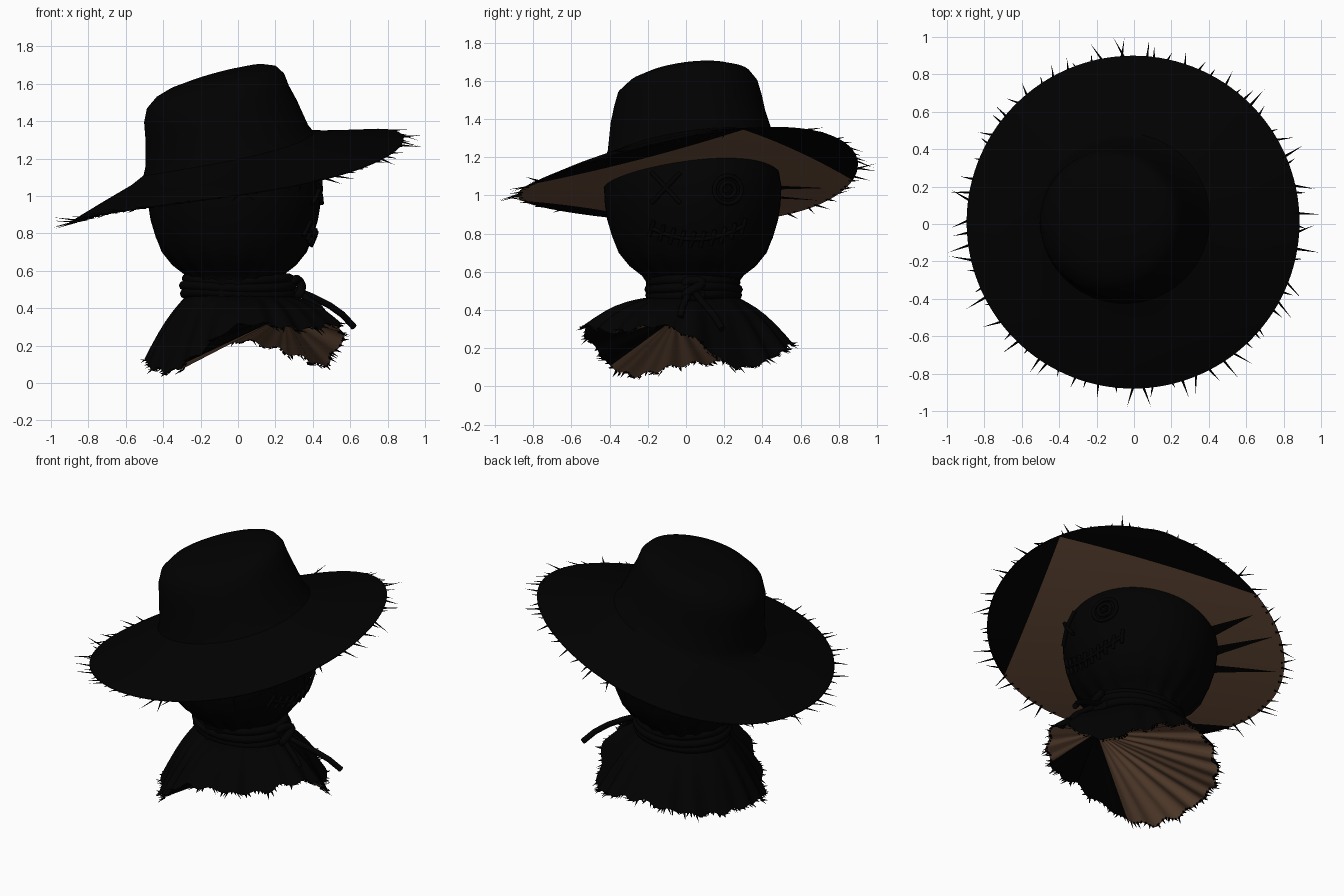
import bpy, bmesh, math, random
from mathutils import Vector

random.seed(4)
if bpy.data.objects.get("Cube"):
    bpy.data.objects.remove(bpy.data.objects["Cube"])
TAU = 2 * math.pi


def material(name, rgb):
    m = bpy.data.materials.new(name)
    m.use_nodes = True
    m.diffuse_color = (*rgb, 1)
    bsdf = next(n for n in m.node_tree.nodes if n.type == 'BSDF_PRINCIPLED')
    bsdf.inputs["Base Color"].default_value = (*rgb, 1)
    return m


BLACK = material("soot black", (0.0003, 0.0003, 0.0003))
BROWN = material("brown lining", (0.16, 0.084, 0.047))


def finish(name, bm, smooth=True):
    bmesh.ops.recalc_face_normals(bm, faces=bm.faces)
    mesh = bpy.data.meshes.new(name)
    bm.to_mesh(mesh)
    bm.free()
    ob = bpy.data.objects.new(name, mesh)
    bpy.context.collection.objects.link(ob)
    mesh.materials.append(BLACK)
    mesh.materials.append(BROWN)
    if smooth:
        bpy.ops.object.select_all(action='DESELECT')
        ob.select_set(True)
        bpy.context.view_layer.objects.active = ob
        bpy.ops.object.shade_smooth_by_angle(angle=math.radians(40))


def loft(name, rings, lining_from=999, patch=None, cuts=()):
    """Closed skin; rings after lining_from are brown, except where patch() holds."""
    bm = bmesh.new()
    rows = [[bm.verts.new(p) for p in ring] for ring in rings]
    n = len(rows[0])
    for i, (a, b) in enumerate(zip(rows, rows[1:])):
        for j in range(n):
            k = (j + 1) % n
            bm.faces.new((a[j], a[k], b[k], b[j])).material_index = int(i >= lining_from)
    bm.faces.new(rows[0])
    bm.faces.new(rows[-1]).material_index = int(len(rows) > lining_from)
    # clean straight borders between the patches
    for a, b in cuts:
        lining = [f for f in bm.faces if f.material_index]
        geom = lining + list({x for f in lining for x in (*f.edges, *f.verts)})
        bmesh.ops.bisect_plane(bm, geom=geom, plane_co=(*a, 0), plane_no=(a[1] - b[1], b[0] - a[0], 0))
    if patch:
        for f in bm.faces:
            if f.material_index and patch(f.calc_center_median()):
                f.material_index = 0
    finish(name, bm)


def tube(name, paths, radius, cyclic=False):
    cu = bpy.data.curves.new(name, 'CURVE')
    cu.dimensions = '3D'
    cu.bevel_depth = radius
    cu.bevel_resolution = 2
    cu.use_fill_caps = True
    for pts in paths:
        s = cu.splines.new('POLY')
        s.points.add(len(pts) - 1)
        s.use_cyclic_u = cyclic
        for sp, p in zip(s.points, pts):
            sp.co = (*p, 1)
    ob = bpy.data.objects.new(name, cu)
    bpy.context.collection.objects.link(ob)
    cu.materials.append(BLACK)


def interp(table, x):
    for (x0, *a), (x1, *b) in zip(table, table[1:]):
        if x <= x1:
            t = (x - x0) / (x1 - x0)
            return [p + (q - p) * t for p, q in zip(a, b)]
    return table[-1][1:]


def fringe(name, edge, count, length, width, drop):
    bm = bmesh.new()
    for i in range(count):
        a = TAU * (i + random.uniform(-0.4, 0.4)) / count
        root = Vector(edge(a))
        side = (Vector(edge(a + 0.01)) - root).normalized()
        out = side.cross(Vector((0, 0, 1)))
        d = (out + side * random.uniform(-0.6, 0.6)
             + Vector((0, 0, random.uniform(-drop, 0.2)))).normalized()
        tip = root + d * length * random.uniform(0.25, 1)
        root = root - out * 0.015
        up = Vector((0, 0, width * 0.6))
        v = [bm.verts.new(p) for p in (root - side * width - up, root + side * width - up, root + up, tip)]
        for q in ((0, 1, 2), (0, 1, 3), (1, 2, 3), (2, 0, 3)):
            bm.faces.new([v[k] for k in q])
    finish(name, bm, smooth=False)


# Hat: tilted crown, warped brim and shallow underside
def hat_point(x, y, h):
    return (x, y, h + 0.25 * x + 0.09 * y + 0.12 * x * y)


def hat_ring(cx, cy, r, h):
    return [hat_point(cx + r * math.cos(TAU * j / 120), cy + r * math.sin(TAU * j / 120), h)
            for j in range(120)]


crown = [(-.11, .02, .02, 1.68), (-.11, .02, .15, 1.676), (-.11, .02, .25, 1.664), (-.115, .02, .32, 1.638),
         (-.12, .01, .367, 1.59), (-.115, .01, .387, 1.52), (-.09, .01, .405, 1.43),
         (-.06, .025, .435, 1.28), (-.05, .03, .455, 1.235), (-.03, .02, .54, 1.2),
         (-.02, .01, .7, 1.15), (-.01, .01, .85, 1.10), (-.005, .01, .89, 1.085)]
under = [(-.005, .01, .89 - .87 * k / 20, 1.08) for k in range(21)]


def streak(base, tip, reach):
    """Border of a dark wedge running from the head out towards the rim."""
    p = [(r * math.cos(a), r * math.sin(a)) for r, a in ((.46, base - .1), (reach, tip), (.46, base + .1))]
    return list(zip(p, p[1:] + p[:1]))


# dark areas of the underside, each one lying left of all its borders
DARK = [[((.83, .3), (.33, -.82))], [((-.2, .86), (.83, .3))], [((-.2, -.87), (-.87, -.15))],
        streak(2.15, 1.98, .8), streak(2.5, 2.2, .86), streak(2.85, 2.55, .86)]


def hat_patch(c):
    return any(all((b[0] - a[0]) * (c.y - a[1]) - (b[1] - a[1]) * (c.x - a[0]) > 0 for a, b in borders)
               for borders in DARK)


loft("hat", [hat_ring(*p) for p in crown + under], len(crown), hat_patch, sum(DARK, []))


def brim_edge(a):
    return hat_point(.885 * math.cos(a) - .005, .885 * math.sin(a) + .01, 1.083)


fringe("brim_fringe", brim_edge, 75, 0.13, 0.008, 0.5)

# Sack head, gathered towards the neck
HEAD = [(.45, .24), (.55, .24), (.58, .26), (.63, .325), (.70, .385), (.78, .42), (.87, .447), (.95, .46),
        (1.05, .465), (1.13, .45), (1.2, .41), (1.28, .3), (1.32, .1)]
HX, HY = -.02, .035


def head_ring(z):
    r = interp(HEAD, z)[0]
    k = 0.03 * max(0, min(1, (.75 - z) / .15))
    return [(HX + r * (1 + k * math.sin(16 * a)) * math.cos(a),
             HY + r * (1 + k * math.sin(16 * a)) * math.sin(a), z)
            for a in (TAU * j / 96 for j in range(96))]


loft("sack_head", [head_ring(h[0]) for h in HEAD])


def on_face(y, z):
    r = interp(HEAD, z)[0] + 0.012
    return (HX + math.sqrt(r * r - (y - HY) ** 2), y, z)


def stroke(y0, z0, y1, z1):
    return [on_face(y0 + (y1 - y0) * k / 6, z0 + (z1 - z0) * k / 6) for k in range(7)]


# Stitched cross eye, button eye and sewn mouth
tube("cross_eye", [stroke(-.18, 1.12, -.03, .96), stroke(-.03, 1.12, -.18, .96)], 0.012)


def loop(r):
    return [on_face(.22 + r * math.cos(TAU * k / 24), 1.03 + r * math.sin(TAU * k / 24)) for k in range(24)]


tube("button_eye_rims", [loop(.072), loop(.038)], 0.012, cyclic=True)
tube("button_thread", [stroke(.205, 1.015, .235, 1.045), stroke(.235, 1.015, .205, 1.045)], 0.008)


def mouth(y):
    return 0.77 + 1.1 * (y - .05) ** 2


ys = [-.18 + .48 * k / 9 for k in range(10)]
tube("mouth_seam", [[on_face(y, mouth(y)) for y in ys]], 0.011)
tube("mouth_stitches", [stroke(y - .012, mouth(y) - .04, y + .012, mouth(y) + .04) for y in ys], 0.011)

# Neck rope with knot and loose ends
for i, z in enumerate((.478, .515, .552)):
    r = (.285, .29, .275)[i]
    tube("neck_rope_%d" % (i + 1), [[(r * math.cos(TAU * k / 48), .04 + .8 * r * math.sin(TAU * k / 48),
         z + .008 * math.sin(TAU * k / 24 + i)) for k in range(48)]], 0.026, cyclic=True)
tube("rope_knot", [[(.31 + .03 * math.sin(TAU * k / 20), .04 + .045 * math.sin(TAU * k / 10),
                     .51 + .045 * math.cos(TAU * k / 20)) for k in range(20)]], 0.024, cyclic=True)
tube("rope_ends", [[(.3, .04, .5), (.4, .07, .46), (.49, .11, .415), (.56, .15, .365), (.62, .19, .3)],
                   [(.3, .03, .5), (.36, 0, .46), (.43, -.02, .41), (.47, -.03, .36)]], 0.018)

# Collar: pleated cloth with an uneven hem; angle in degrees, radius, height
HEM = [(0, .57, .28), (28, .52, .07), (55, .53, .15), (90, .55, .24), (135, .49, .13), (180, .49, .12),
       (220, .47, .04), (245, .5, .15), (270, .56, .33), (315, .52, .28), (345, .55, .33), (360, .57, .28)]
FAN = Vector((.25, -.05, .36))


def hem(a):
    d = math.degrees(a) % 360
    r, z = [sum(interp(HEM, (d + o) % 360)[i] for o in (-8, 0, 8)) / 3 for i in (0, 1)]
    r *= 1 + .025 * math.sin(17 * a)
    return Vector((r * math.cos(a), .01 + r * math.sin(a), z + .012 * math.sin(23 * a)))


def collar_ring(t):
    pts = []
    for j in range(144):
        a = TAU * j / 144
        p = Vector((.28 * math.cos(a), .035 + .24 * math.sin(a), .465)).lerp(hem(a), t)
        p.z += .03 * math.sin(math.pi * t)
        pts.append(p)
    return pts


def lining_ring(t):
    return [hem(TAU * j / 144).lerp(FAN, t) for j in range(144)]


def collar_patch(c):
    return 212 < math.degrees(math.atan2(c.y - FAN.y, c.x - FAN.x)) % 360 < 275


loft("collar", [collar_ring(k / 6) for k in range(7)] + [lining_ring(t) for t in (.1, .4, .7, .97)],
     6, collar_patch)
fringe("collar_fringe", hem, 150, 0.045, 0.008, 1.2)
